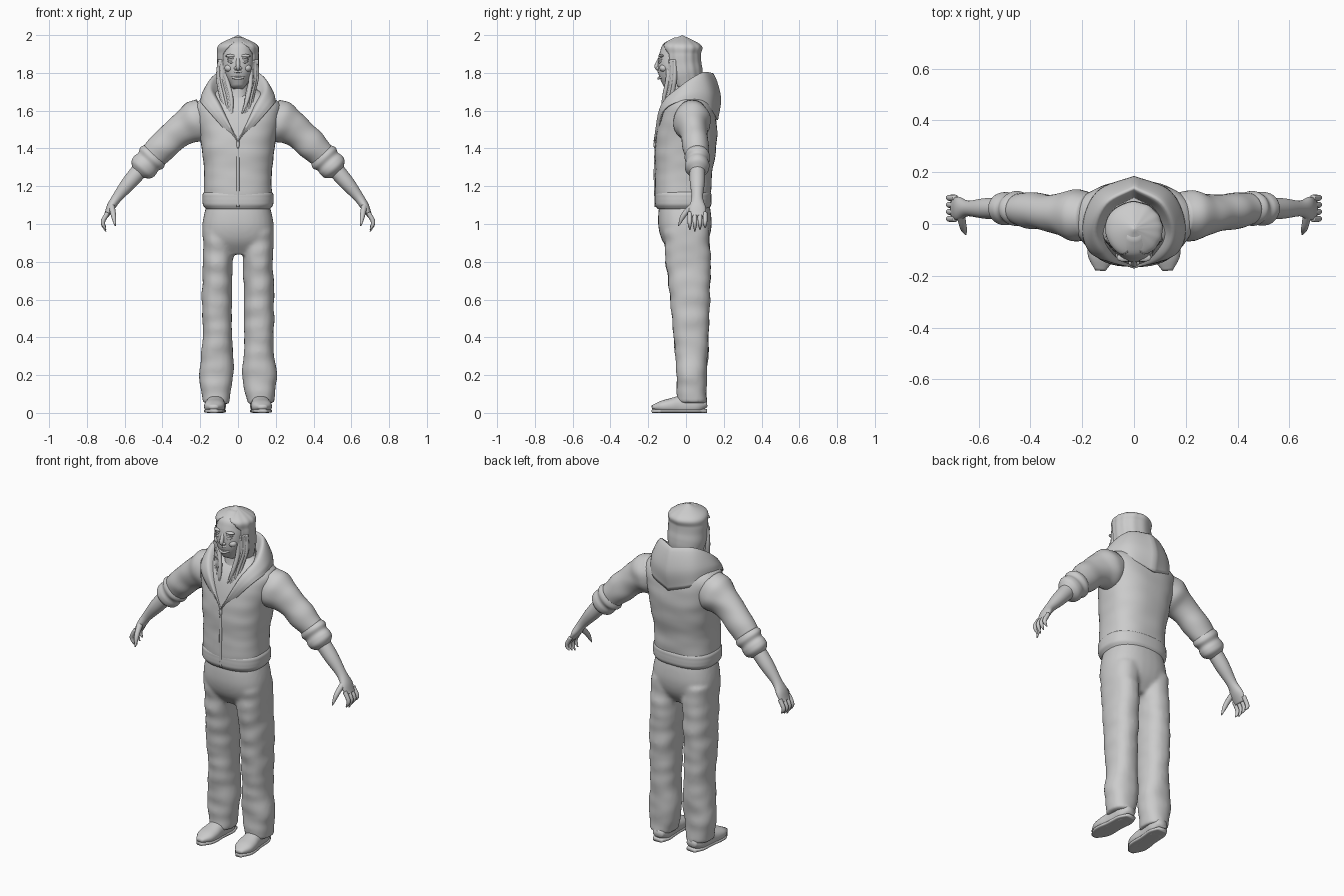
import bpy, bmesh, math, random
from mathutils import Vector, noise

if "Cube" in bpy.data.objects:
    bpy.data.objects.remove(bpy.data.objects["Cube"])
random.seed(4)

shade = (0.6, 0.6, 0.6, 1)
grey = bpy.data.materials.new("plain_grey")
grey.use_nodes = True
grey.diffuse_color = shade
grey.node_tree.nodes["Principled BSDF"].inputs["Base Color"].default_value = shade


def sample(values, t):
    """Smooth interpolation through evenly spaced numbers or vectors."""
    last = len(values) - 1
    if last == 0:
        return values[0]
    i = min(int(t * last), last - 1)
    f = t * last - i
    b, c = values[i], values[i + 1]
    a = values[i - 1] if i > 0 else b * 2 - c
    d = values[i + 2] if i + 2 <= last else c * 2 - b
    slope_in, slope_out = (c - a) / 2, (d - b) / 2
    bend = (c - b) * 3 - slope_in * 2 - slope_out
    return b + slope_in * f + bend * f * f + (slope_in + slope_out - (c - b) * 2) * f ** 3


def finish(name, bm):
    bmesh.ops.recalc_face_normals(bm, faces=bm.faces)
    mesh = bpy.data.meshes.new(name)
    bm.to_mesh(mesh)
    bm.free()
    mesh.materials.append(grey)
    for polygon in mesh.polygons:
        polygon.use_smooth = True
    ob = bpy.data.objects.new(name, mesh)
    bpy.context.collection.objects.link(ob)
    return ob


def skin(bm, rows, closed):
    """Quads between neighbouring rows of vertices."""
    for row, following in zip(rows, rows[1:]):
        for k in range(len(row) if closed else len(row) - 1):
            j = (k + 1) % len(row)
            bm.faces.new((row[k], row[j], following[j], following[k]))


def add_loft(bm, path, widths, depths=None, side=1, across=(0, 1, 0),
             segs=32, rings=28, power=2, folds=0, ridges=0):
    """Oval rings along a smooth path, with evenly spaced widths and depths."""
    depths = depths or widths
    path = [Vector(p) for p in path]
    mids = [sample(path, i / rings) for i in range(rings + 1)]
    rows = []
    for i, mid in enumerate(mids):
        along = (mids[min(i + 1, rings)] - mids[max(i - 1, 0)]).normalized()
        u = Vector(across).cross(along).normalized()
        v = along.cross(u)
        u *= max(sample(widths, i / rings), 0.001)
        v *= max(sample(depths, i / rings), 0.001)
        row = []
        for k in range(segs):
            angle = math.tau * k / segs
            c, s = (math.copysign(abs(w) ** (2 / power), w) for w in (math.cos(angle), math.sin(angle)))
            offset = u * c + v * s
            p = mid + offset
            fold = noise.noise(Vector((p.x * 7, p.y * 7, p.z * 16 + side)))
            p += offset * (folds * fold + ridges * math.sin(9 * angle + 6 * s))
            row.append(bm.verts.new((p.x * side, p.y, max(p.z, 0))))
        rows.append(row)
    skin(bm, rows, closed=True)
    bm.faces.new(rows[0])
    bm.faces.new(rows[-1])


def loft(name, path, widths, depths=None, **options):
    bm = bmesh.new()
    add_loft(bm, path, widths, depths, **options)
    return finish(name, bm)


def ball(name, centre, size):
    bm = bmesh.new()
    bmesh.ops.create_uvsphere(bm, u_segments=20, v_segments=12, radius=1)
    for vert in bm.verts:
        vert.co = Vector(centre) + vert.co * Vector(size)
    return finish(name, bm)


# Trousers: hips and legs fused into one cloth surface
bm = bmesh.new()
add_loft(bm, [(0, -.01, 1.12), (0, 0, .84)], [.16, .18, .19, .18, .12], [.13, .14, .14, .12, .07], power=2.4)
for side in (1, -1):
    add_loft(bm, [(.1, 0, .97), (.11, .02, .66), (.11, .03, .35), (.12, .03, .05)],
             [.09, .08, .08, .08, .08, .09, .07], [.12, .12, .11, .1, .09, .08, .08],
             side=side, folds=.09, rings=50, power=2.3)
trousers = finish("trousers", bm)
fuse = trousers.modifiers.new("fuse", 'REMESH')
fuse.mode, fuse.voxel_size, fuse.use_smooth_shade = 'VOXEL', .01, True
soften = trousers.modifiers.new("soften", 'SMOOTH')
soften.factor, soften.iterations = .5, 6

# Jacket body, waistband and zip
loft("jacket_body", [(0, -.02, 1.1), (0, -.01, 1.31), (0, .01, 1.52), (0, .03, 1.73)],
     [.18, .18, .18, .19, .2, .22, .22, .06], [.14, .15, .15, .16, .16, .15, .12, .05],
     segs=48, rings=42, power=2.5, folds=.025)
band = [.17, .185, .188, .188, .186, .17]
loft("jacket_waistband", [(0, -.015, 1.08), (0, -.015, 1.18)], band, [w * .8 for w in band],
     segs=48, power=2.5)
loft("zip_strip", [(0, -.158, 1.09), (0, -.163, 1.27), (0, -.156, 1.45)], [.008], segs=12)
ball("zip_pull", (0, -.166, 1.42), (.008, .006, .02))

# Hood: rim and hem curves, with the lining and bulge derived from them
rim = [(0, -.17, 1.44), (.1, -.13, 1.63), (.15, -.03, 1.73), (.11, .08, 1.8), (0, .14, 1.8)]
hem = [(0, -.15, 1.42), (.16, -.12, 1.6), (.2, 0, 1.65), (.14, .13, 1.6), (0, .17, 1.55)]
bm = bmesh.new()
grid = []
steps = 28
for i in range(steps + 1):
    t = i / steps
    edge, lower = (sample([Vector(p) for p in curve], t) for curve in (rim, hem))
    lining = edge * .7
    lining.z = edge.z - t / 10
    outward = Vector((edge.x, edge.y, 0)).normalized()
    bulge = (edge + lower) / 2 + outward * t * .03
    profile = [lining, edge, bulge, lower]
    grid.append([bm.verts.new(sample(profile, k / 18)) for k in range(19)])
skin(bm, grid, closed=False)
hood = finish("hood", bm)
hood.modifiers.new("both_sides", 'MIRROR')
hood.modifiers.new("cloth", 'SOLIDIFY').thickness = .008

for side, label in ((1, "left"), (-1, "right")):
    # Sleeve with rolled cuff
    loft(label + "_sleeve", [(.17, .03, 1.57), (.31, .04, 1.49), (.45, .06, 1.36)],
         [.1, .11, .09, .08, .08, .07], [.09, .1, .08, .07, .07, .06], side=side, folds=.07)
    cuff = [.05, .07, .08, .07, .075, .07, .04]
    loft(label + "_cuff", [(.42, .06, 1.39), (.53, .06, 1.27)], cuff, [w * .85 for w in cuff],
         side=side, folds=.06)

    # Forearm, hand and fingers
    loft(label + "_forearm", [(.49, .06, 1.32), (.64, .06, 1.14), (.7, .06, 1.04)],
         [.045, .04, .027, .022, .012], [.04, .04, .03, .045, .04], side=side)
    for i, finger in enumerate(("index", "middle", "ring", "little")):
        y = .02 + .027 * i
        tip = .96 + abs(i - 1) * .01
        loft(f"{label}_{finger}_finger", [(.69, y, 1.06), (.715, y, 1.01), (.7, y, tip)],
             [.012, .012, .01, .003], side=side, segs=12)
    loft(label + "_thumb", [(.67, .04, 1.1), (.66, -.01, 1.05), (.65, -.04, .99)],
         [.017, .015, .012, .003], side=side, segs=12)

    # Shoe and sole
    shoe_path = [(.11, .11, .05), (.13, -.18, .03)]
    loft(label + "_shoe", shoe_path, [.02, .05, .055, .05, .04, .03, .01],
         [.03, .05, .05, .05, .055, .05, .02], side=side, across=(1, 0, 0), power=2.3)
    loft(label + "_sole", [(x, y, .01) for x, y, z in shoe_path], [.01],
         [.03, .05, .05, .05, .055, .05, .02], side=side, across=(1, 0, 0), power=4)

    # Eye, lids, brow, cheek and nostril
    ball(label + "_eye", (side * .036, -.128, 1.868), (.017, .014, .011))
    for part, lift in (("upper", .012), ("lower", -.012)):
        loft(f"{label}_{part}_eyelid",
             [(.014, -.135, 1.868), (.036, -.14, 1.868 + lift), (.058, -.12, 1.868)],
             [.003, .006, .003], side=side, across=(0, 0, 1), segs=10)
    ball(label + "_brow", (side * .037, -.13, 1.89), (.03, .016, .009))
    ball(label + "_cheek", (side * .048, -.117, 1.825), (.024, .024, .02))
    ball(label + "_nostril", (side * .012, -.148, 1.825), (.01, .012, .008))

    # Loose locks from the temple down to the chest
    for i in range(7):
        x, y = .1 - .006 * i, -.06 - .006 * i
        drift = random.uniform(-.01, .01)
        loft(f"{label}_lock_{i + 1}",
             [(x, y, 1.87), (x + drift / 2, y, 1.77), (x - .02 + drift, y - .02, 1.67),
              (x - .04 - drift, -.13, 1.56 + drift)],
             [.008, .012, .012, .01, .002], side=side, segs=10)

# Head, neck and nose
loft("head", [(0, -.09, 1.72), (0, -.05, 1.85), (0, -.02, 1.98)],
     [.03, .06, .08, .085, .085, .08, .03], [.03, .07, .09, .1, .1, .09, .04], power=2.2)
loft("neck", [(0, -.02, 1.5), (0, -.02, 1.8)], [.1, .08, .06, .06], [.11, .08, .06, .06])
loft("nose", [(0, -.135, 1.885), (0, -.155, 1.835), (0, -.14, 1.815)], [.008, .012, .01], segs=16)

# Grinning mouth: lips and two rows of teeth
for part, height in (("upper", 1.806), ("lower", 1.77)):
    loft(part + "_lip", [(a * .046, -.146 + .034 * a * a, height + a * a * .016)
                         for a in (-1, -.5, 0, .5, 1)],
         [.003, .006, .006, .006, .003], across=(0, 0, 1), segs=12)
    for i in range(-3, 4):
        ball(f"{part}_tooth_{i + 4}", (i * .01, -.141 + i * i / 900, (height * 2 + 1.788) / 3),
             (.005, .004, .008))

# Long parted hair: ridged shell opened over the face
bm = bmesh.new()
add_loft(bm, [(0, .01, 1.7), (0, -.02, 1.85), (0, -.02, 2)],
         [.09, .1, .11, .11, .11, .1, 0], [.06, .09, .1, .1, .1, .1, 0],
         segs=96, rings=48, ridges=.012)
opening = []
for face in bm.faces:
    c = face.calc_center_median()
    spread = min(1, max(0, (1.97 - c.z) / .07)) ** .6
    if c.y < -.03 and abs(c.x) < .082 * spread:
        opening.append(face)
bmesh.ops.delete(bm, geom=opening, context='FACES')
finish("hair", bm).modifiers.new("thickness", 'SOLIDIFY').thickness = .01
